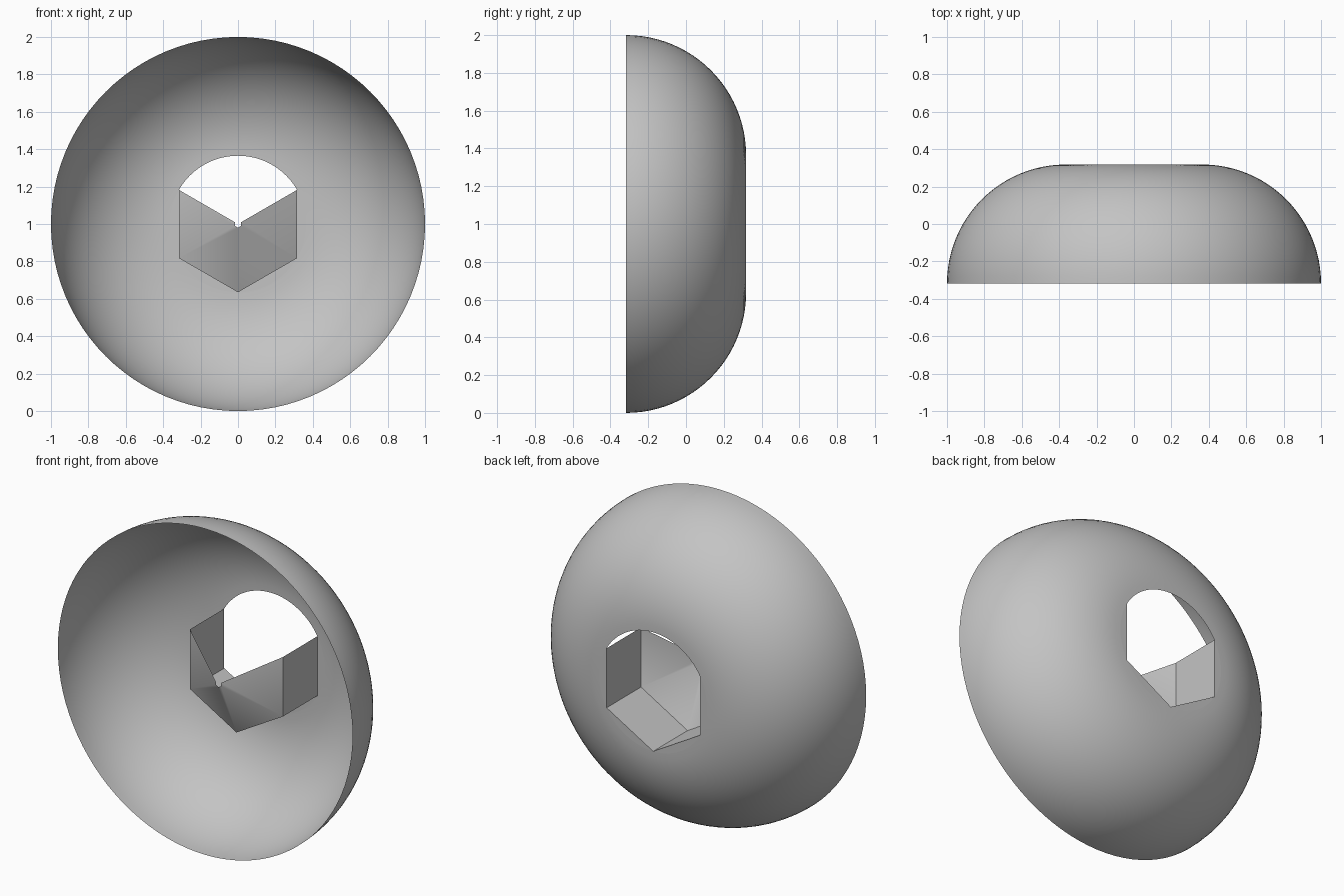
import bpy, bmesh
from math import sin, cos, pi, radians
from mathutils import Vector

cube = bpy.data.objects.get("Cube")
if cube:
    bpy.data.objects.remove(cube, do_unlink=True)

HALF = 0.318        # half depth of the head
R_IN = 0.365        # corner radius of the hexagonal socket
FLOOR_Y = -0.015    # depth of the socket floor edge
TIP_Y, TIP_R = -0.19, 0.02
SEG, RINGS = 96, 24
STARTS = (150, 210, 270, 330)   # the four sides that are closed

steel = bpy.data.materials.new("grey steel")
steel.use_nodes = True
colour = (0.55, 0.55, 0.55, 1)
steel.diffuse_color = colour
steel.node_tree.nodes["Principled BSDF"].inputs["Base Color"].default_value = colour


def polar(r, angle, y):
    return Vector((r * cos(angle), y, 1 + r * sin(angle)))


def build(name, polygons, target, sign):
    """Make a sheet whose faces look towards (1) or away from (-1) target."""
    bm = bmesh.new()
    for points in polygons:
        bm.faces.new([bm.verts.new(p) for p in points])
    bmesh.ops.remove_doubles(bm, verts=bm.verts, dist=0.0005)
    bm.normal_update()
    for f in bm.faces:
        if f.normal.dot(target - f.calc_center_median()) * sign < 0:
            f.normal_flip()
    mesh = bpy.data.meshes.new(name)
    bm.to_mesh(mesh)
    bm.free()
    mesh.materials.append(steel)
    obj = bpy.data.objects.new(name, mesh)
    bpy.context.collection.objects.link(obj)
    bpy.ops.object.select_all(action="DESELECT")
    obj.select_set(True)
    bpy.context.view_layer.objects.active = obj
    bpy.ops.object.shade_smooth_by_angle(angle=radians(30))
    return obj


# Rounded shell, open at the front
profile = []
for i in range(RINGS + 1):
    t = i / RINGS * pi / 2
    profile.append((R_IN + (1 - R_IN) * cos(t), -HALF + 2 * HALF * sin(t)))
shell = []
for (r0, y0), (r1, y1) in zip(profile, profile[1:]):
    for k in range(SEG):
        a, b = 2 * pi * k / SEG, 2 * pi * (k + 1) / SEG
        shell.append([polar(r0, a, y0), polar(r0, b, y0),
                      polar(r1, b, y1), polar(r1, a, y1)])
build("domed_shell", shell, Vector((0, -HALF, 1)), -1)

# Hexagonal socket: flat rim slivers, side walls and sloping floor
rim, walls, floor = [], [], []
for start in STARTS:
    a, b = radians(start), radians(start + 60)
    n = SEG // 6
    rim.append([polar(R_IN, a + (b - a) * k / n, HALF) for k in range(n + 1)])
    walls.append([polar(R_IN, a, HALF), polar(R_IN, b, HALF),
                  polar(R_IN, b, FLOOR_Y), polar(R_IN, a, FLOOR_Y)])
    floor.append([polar(R_IN, a, FLOOR_Y), polar(R_IN, b, FLOOR_Y),
                  polar(TIP_R, b, TIP_Y), polar(TIP_R, a, TIP_Y)])
behind = Vector((0, 1, 1))
build("socket_rim", rim, behind, 1)
build("socket_walls", walls, behind, 1)
build("socket_floor", floor, behind, 1)
